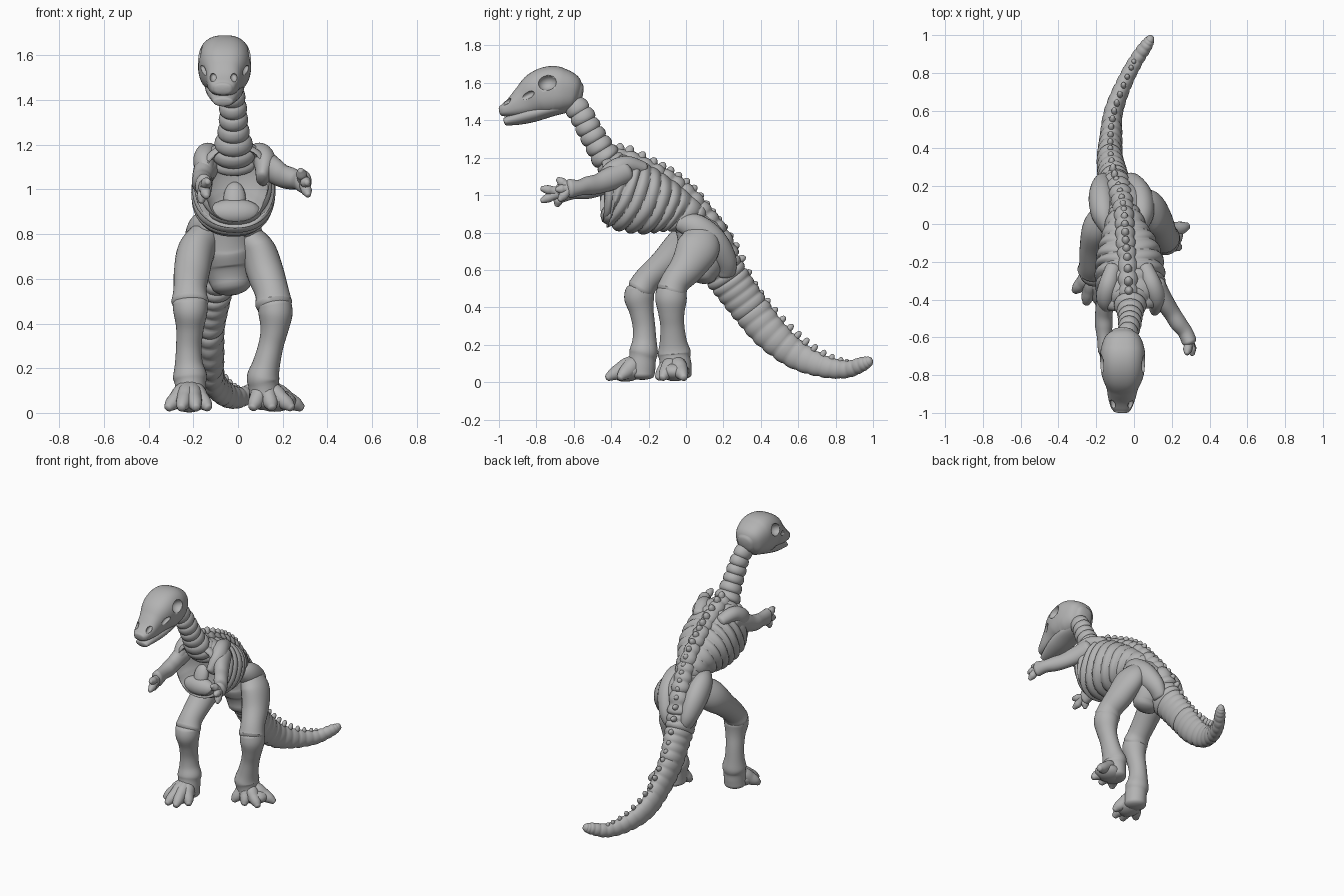
import bpy, bmesh, math
from mathutils import Vector, Matrix

bone = bpy.data.materials.new("bone_grey")
bone.diffuse_color = (0.45, 0.45, 0.45, 1)


def finish(name, bm):
    bmesh.ops.recalc_face_normals(bm, faces=bm.faces[:])
    me = bpy.data.meshes.new(name)
    bm.to_mesh(me)
    bm.free()
    me.materials.append(bone)
    ob = bpy.data.objects.new(name, me)
    bpy.context.collection.objects.link(ob)
    bpy.ops.object.select_all(action='DESELECT')
    ob.select_set(True)
    bpy.context.view_layer.objects.active = ob
    bpy.ops.object.shade_smooth_by_angle(angle=math.radians(50))
    return ob


def spline(pts, u):
    """Smooth value through tuples of numbers, u from 0 to 1."""
    f = min(max(u, 0), 1) * (len(pts) - 1)
    i = min(int(f), len(pts) - 2)
    t = f - i
    p = [pts[min(max(i + k, 0), len(pts) - 1)] for k in (-1, 0, 1, 2)]
    return [b + 0.5 * t * (c - a + t * (2*a - 5*b + 4*c - d + t * (3*(b - c) + d - a)))
            for a, b, c, d in zip(*p)]


def loft(name, stations, rings=24, seg=24, mod=None, bulge=0.6, scoop=0, power=1.0):
    """Skin ellipses (x, y, z, half width, half depth) along a path."""
    bm = bmesh.new()
    loops = []

    def ring(c, t, rx, rv, u):
        side = (Vector((1, 0, 0)) - t * t.x).normalized()
        up = side.cross(t)
        vs = []
        for k in range(seg):
            a = 2 * math.pi * k / seg
            m = mod(u, a) if mod else 1
            ca, sa = math.cos(a), math.sin(a)
            ca = math.copysign(abs(ca) ** power, ca)
            sa = math.copysign(abs(sa) ** power, sa)
            vs.append(bm.verts.new(c + side * (rx * m * ca) + up * (rv * m * sa)))
        loops.append(vs)

    def cap(u, sign, steps, depth):
        s = spline(stations, u)
        t = tangent(u)
        for k in steps:
            a = k * math.pi / 8
            q = max(math.cos(a), 0.06)
            ring(Vector(s[:3]) + t * (sign * depth * math.sin(a)), t, s[3] * q, s[4] * q, u)

    def tangent(u):
        a, b = spline(stations, u - 0.01), spline(stations, u + 0.01)
        return (Vector(b[:3]) - Vector(a[:3])).normalized()

    first, last = min(stations[0][3:]), min(stations[-1][3:])
    cap(0, -1, (4, 3, 2, 1), -scoop if scoop else first * bulge)
    for i in range(rings + 1):
        u = i / rings
        s = spline(stations, u)
        ring(Vector(s[:3]), tangent(u), s[3], s[4], u)
    cap(1, 1, (1, 2, 3, 4), last * bulge)
    for p, q in zip(loops, loops[1:]):
        for k in range(seg):
            bm.faces.new((p[k], p[(k + 1) % seg], q[(k + 1) % seg], q[k]))
    bm.faces.new(loops[0])
    bm.faces.new(loops[-1])
    return finish(name, bm)


def ripple(count, amp):
    """Rounded segments with narrow grooves between them."""
    return lambda u, a: 1 + amp * (abs(math.sin(math.pi * count * u)) ** 0.6 - 0.7)


def blobs(name, items):
    """Ellipsoids given as (centre, radii, tilt about x)."""
    bm = bmesh.new()
    for c, r, tilt in items:
        m = Matrix.Translation(c) @ Matrix.Rotation(tilt, 4, 'X') @ Matrix.Diagonal((*r, 1))
        bmesh.ops.create_uvsphere(bm, u_segments=16, v_segments=10, radius=1, matrix=m)
    return finish(name, bm)


# Skull and lower jaw
skull = loft("skull", [
    (-.06, -.572, 1.54, .06, .062), (-.06, -.6, 1.546, .093, .095), (-.06, -.66, 1.556, .115, .12),
    (-.06, -.72, 1.56, .119, .13), (-.06, -.79, 1.54, .112, .12), (-.062, -.86, 1.503, .085, .088),
    (-.065, -.92, 1.473, .072, .058), (-.067, -.97, 1.455, .056, .036), (-.068, -.99, 1.45, .042, .027)],
    rings=48, seg=48, bulge=.35, power=.8)
loft("lower_jaw", [
    (-.06, -.64, 1.475, .07, .035), (-.06, -.72, 1.46, .088, .04), (-.06, -.82, 1.435, .08, .045),
    (-.063, -.9, 1.413, .062, .038), (-.067, -.965, 1.393, .045, .022)], bulge=.4)

# Eye sockets, cheek hollows and nostrils
holes = []
for s in (-1, 1):
    holes += [((-.06 + s * .13, -.742, 1.602), (.058, .052, .043), .3),
              ((-.06 + s * .1, -.85, 1.53), (.024, .045, .018), .5),
              ((-.065 + s * .045, -.945, 1.5), (.016, .035, .016), .4)]
cutter = blobs("skull_hole_cutter", holes)
cutter.hide_render = True
cutter.hide_viewport = True
cut = skull.modifiers.new("holes", 'BOOLEAN')
cut.object, cut.operation, cut.solver = cutter, 'DIFFERENCE', 'EXACT'

# Neck, back spine and tail
loft("neck", [
    (-.05, -.64, 1.53, .055, .055), (-.03, -.572, 1.45, .054, .064), (-.022, -.522, 1.36, .06, .066),
    (-.02, -.47, 1.27, .067, .07), (-.02, -.41, 1.18, .09, .08), (-.02, -.34, 1.12, .11, .08)],
    rings=72, mod=ripple(9, .18))
loft("back_spine", [
    (-.025, -.43, 1.19, .05, .05), (-.03, -.33, 1.195, .05, .05), (-.035, -.19, 1.13, .05, .05),
    (-.045, -.08, 1.07, .05, .05), (-.05, .02, .99, .05, .05), (-.06, .1, .89, .055, .055),
    (-.075, .17, .79, .06, .06), (-.095, .22, .66, .07, .07)], rings=90, mod=ripple(14, .25))
loft("tail", [
    (-.075, .13, .70, .1, .10), (-.1, .195, .6, .088, .112), (-.115, .265, .5, .078, .105),
    (-.128, .35, .385, .068, .1), (-.122, .45, .262, .06, .092), (-.11, .585, .15, .05, .078),
    (-.06, .727, .087, .043, .06), (.005, .855, .068, .038, .046), (.065, .945, .097, .033, .038),
    (.09, .985, .115, .02, .024)], rings=150, mod=ripple(24, .1))

# Blunt spines standing along the midline from shoulders to tail
ridge = [(-.025, -.41, 1.215), (-.028, -.335, 1.237), (-.035, -.185, 1.168), (-.045, -.075, 1.108),
         (-.05, .025, 1.032), (-.06, .108, .93), (-.08, .187, .83), (-.105, .265, .71),
         (-.122, .348, .535), (-.125, .434, .42), (-.117, .538, .305), (-.09, .643, .212),
         (-.045, .757, .137), (0, .86, .102)]
items = []
for i in range(33):
    u = i / 32
    p, q = Vector(spline(ridge, u)), Vector(spline(ridge, min(u + .02, 1)))
    d = q - p if u < 1 else Vector((0, 1, 0))
    k = 1 - .45 * u
    items.append((p, (.024 * k, .027 * k, .042 * k), math.atan2(d.z, d.y)))
blobs("spine_ridge", items)


# Rib cage with a shallow hollow front
def rib_shape(u, a):
    flank = 1 - max(0, math.sin(a)) ** 4 * .6
    phase = -.8 * math.sin(a) - .6 * math.cos(2 * a)
    return 1 + flank * .11 * (abs(math.sin(math.pi * 9.5 * u + phase)) ** .7 - .75)


loft("rib_cage", [
    (-.01, -.45, 1.025, .15, .165), (-.015, -.38, 1.025, .175, .195), (-.02, -.295, .995, .183, .195),
    (-.025, -.2, .965, .178, .178), (-.035, -.11, .94, .155, .145), (-.045, -.035, .91, .12, .115),
    (-.05, .04, .86, .09, .1)], rings=110, seg=48, mod=rib_shape, scoop=.085, power=.9)
blobs("breast_bone", [((-.015, -.405, .9), (.12, .05, .06), -.4),
                      ((-.015, -.385, .96), (.05, .035, .08), -.4)])

# Shoulder blades
for label, s in (("left", -1), ("right", 1)):
    loft(label + "_shoulder_blade", [
        (-.015 + s * .125, -.445, 1.05, .03, .05), (-.015 + s * .135, -.39, 1.12, .05, .06),
        (-.02 + s * .115, -.32, 1.16, .05, .05), (-.025 + s * .085, -.23, 1.145, .04, .035)])

# Pelvis with a hip blade either side
loft("pelvis", [
    (-.055, .02, .86, .09, .09), (-.05, .08, .76, .125, .13), (-.04, .1, .66, .115, .12),
    (-.03, .085, .575, .09, .08)], seg=32)
for label, s in (("left", -1), ("right", 1)):
    loft(label + "_hip_blade", [
        (-.055 + s * .085, -.03, .85, .035, .045), (-.06 + s * .1, .05, .825, .065, .075),
        (-.07 + s * .1, .14, .75, .07, .08), (-.085 + s * .08, .205, .655, .055, .065),
        (-.09 + s * .055, .215, .58, .035, .05)])
    loft(label + "_hip_rim", [
        (-.055 + s * .05, .03, .89, .03, .022), (-.065 + s * .06, .12, .83, .045, .022),
        (-.08 + s * .065, .2, .73, .045, .022), (-.095 + s * .055, .24, .63, .03, .022)])

# Legs: thigh and shin for each side
loft("left_thigh", [
    (-.14, .05, .79, .07, .09), (-.188, -.02, .72, .083, .1), (-.207, -.12, .63, .08, .078),
    (-.215, -.205, .55, .074, .072), (-.215, -.24, .5, .084, .074)], seg=32)
loft("left_shin", [
    (-.215, -.248, .495, .078, .074), (-.213, -.25, .45, .076, .08), (-.215, -.238, .38, .062, .065),
    (-.22, -.225, .3, .057, .06), (-.22, -.222, .225, .062, .064), (-.215, -.226, .165, .076, .076),
    (-.213, -.232, .13, .07, .072), (-.212, -.238, .085, .07, .075), (-.212, -.24, .04, .07, .072)],
    rings=36, seg=32, bulge=.4)
loft("right_thigh", [
    (.04, .08, .79, .065, .09), (.09, .065, .72, .08, .115), (.125, .01, .62, .082, .095),
    (.152, -.055, .54, .076, .078), (.16, -.077, .49, .083, .082)], seg=32)
loft("right_shin", [
    (.163, -.08, .49, .075, .08), (.168, -.08, .44, .076, .084), (.162, -.078, .37, .062, .07),
    (.147, -.073, .3, .056, .064), (.126, -.068, .215, .062, .073), (.113, -.063, .16, .073, .088),
    (.115, -.06, .125, .069, .083), (.12, -.055, .085, .07, .085), (.12, -.055, .04, .07, .085)],
    rings=36, seg=32, bulge=.4)

# Instep and splayed toes tapering to blunt claws
feet = {"left": ((-.215, -.25), [(-.305, -.345), (-.25, -.405), (-.19, -.405), (-.14, -.345)],
                 (-.218, -.3, .055), (.08, .09, .05)),
        "right": ((.12, -.06), [(.07, -.135), (.15, -.142), (.23, -.12), (.27, -.015)],
                  (.165, -.06, .055), (.095, .08, .05))}
for label, (a, tips, c, r) in feet.items():
    blobs(label + "_instep", [(c, r, .25 if label == "left" else 0)])
    for n, t in enumerate(tips):
        at = lambda f: (a[0] + (t[0] - a[0]) * f, a[1] + (t[1] - a[1]) * f)
        loft(f"{label}_toe_{n + 1}", [
            (*at(.05), .1, .045, .05), (*at(.4), .085, .044, .047), (*at(.65), .062, .037, .042),
            (*at(.82), .048, .034, .037), (*at(.95), .037, .03, .03), (*at(1.08), .024, .02, .02)],
            seg=16, rings=18)

# Arms reaching forward with three fingers each
arms = {"left": ([(-.125, -.33, 1.12, .06, .065), (-.15, -.41, 1.08, .05, .062), (-.16, -.48, 1.045, .046, .054),
                  (-.16, -.54, 1.03, .046, .052), (-.158, -.6, 1.025, .038, .046), (-.153, -.67, 1.015, .038, .056)],
                 [(-.135, -.77, 1.035), (-.14, -.77, .97), (-.165, -.69, .945)]),
        "right": ([(.11, -.33, 1.12, .06, .065), (.16, -.41, 1.085, .05, .062), (.2, -.47, 1.06, .045, .053),
                   (.235, -.525, 1.05, .045, .05), (.27, -.57, 1.04, .04, .042), (.292, -.62, 1.035, .04, .052)],
                  [(.28, -.685, 1.085), (.31, -.69, 1.03), (.314, -.675, .975)])}
for label, (path, tips) in arms.items():
    loft(label + "_arm", path, rings=30)
    w = Vector(path[-1][:3])
    for n, t in enumerate(tips):
        t = Vector(t)
        loft(f"{label}_finger_{n + 1}", [
            (*w, .028, .03), (*w.lerp(t, .45), .023, .024), (*w.lerp(t, .7), .024, .025),
            (*t, .013, .014)], seg=14, rings=12)
